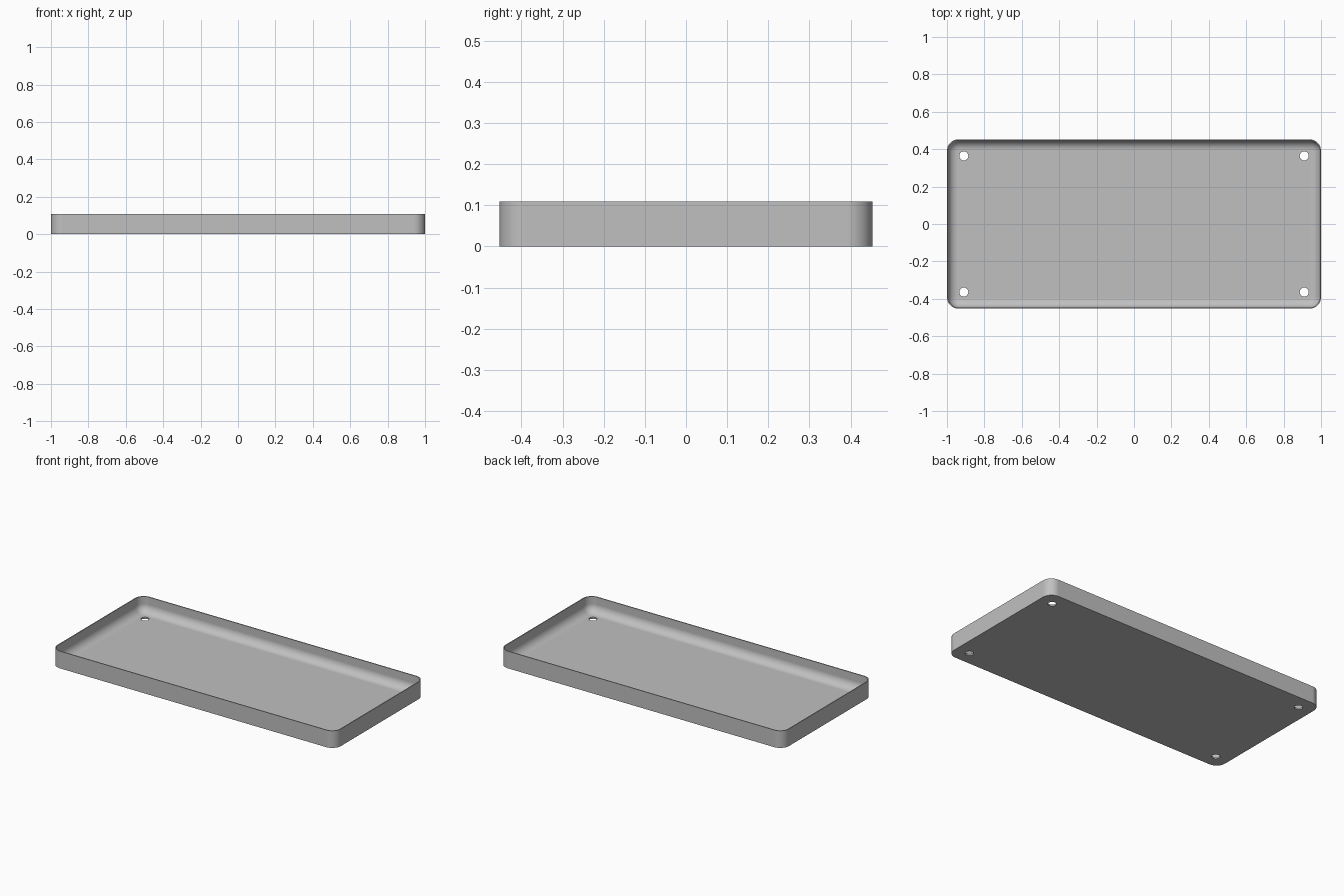
import bpy, bmesh, math

default = bpy.data.objects.get("Cube")
if default:
    bpy.data.objects.remove(default, do_unlink=True)

HALF_X, HALF_Y, HEIGHT = 1.0, 0.453, 0.109
CORNER, WALL, FLOOR, FILLET = 0.062, 0.006, 0.010, 0.052
HOLE_X, HOLE_Y, HOLE_R = 0.91, 0.364, 0.024
CORNER_STEPS, FILLET_STEPS = 12, 12

grey = bpy.data.materials.new("plain grey")
grey.use_nodes = True
colour = (0.53, 0.53, 0.53, 1)
grey.diffuse_color = colour
grey.node_tree.nodes["Principled BSDF"].inputs["Base Color"].default_value = colour


def rounded_ring(bm, inset, z):
    """Rounded rectangle of vertices, offset inwards from the outside."""
    verts = []
    for i, (sx, sy) in enumerate([(1, 1), (-1, 1), (-1, -1), (1, -1)]):
        for k in range(CORNER_STEPS + 1):
            a = math.pi / 2 * (i + k / CORNER_STEPS)
            r = CORNER - inset
            verts.append(bm.verts.new((sx * (HALF_X - CORNER) + r * math.cos(a),
                                       sy * (HALF_Y - CORNER) + r * math.sin(a), z)))
    return verts


# Tray shell: outer wall, thin rim, inner wall curving into the floor
profile = [(0, 0), (0, HEIGHT), (WALL, HEIGHT)]
for k in range(FILLET_STEPS + 1):
    a = math.pi / 2 * k / FILLET_STEPS
    profile.append((WALL + FILLET * (1 - math.cos(a)),
                    FLOOR + FILLET * (1 - math.sin(a))))

bm = bmesh.new()
rings = [rounded_ring(bm, inset, z) for inset, z in profile]
for lower, upper in zip(rings, rings[1:]):
    n = len(lower)
    for i in range(n):
        j = (i + 1) % n
        bm.faces.new((lower[i], lower[j], upper[j], upper[i]))
bm.faces.new(rings[0][::-1])
bm.faces.new(rings[-1])
bmesh.ops.recalc_face_normals(bm, faces=bm.faces)
mesh = bpy.data.meshes.new("tray")
bm.to_mesh(mesh)
bm.free()
mesh.materials.append(grey)
tray = bpy.data.objects.new("tray", mesh)
bpy.context.collection.objects.link(tray)

# Four screw holes through the floor
cutters = []
for sx in (-1, 1):
    for sy in (-1, 1):
        bpy.ops.mesh.primitive_cylinder_add(vertices=32, radius=HOLE_R, depth=0.1,
                                            location=(sx * HOLE_X, sy * HOLE_Y, 0))
        cutter = bpy.context.object
        cutter.name = "hole_cutter"
        cutter.hide_render = True
        cutter.data.materials.append(grey)
        cut = tray.modifiers.new("screw hole", 'BOOLEAN')
        cut.operation, cut.solver, cut.object = 'DIFFERENCE', 'EXACT', cutter
        cutters.append(cutter)

bpy.ops.object.select_all(action='DESELECT')
tray.select_set(True)
bpy.context.view_layer.objects.active = tray
for name in [m.name for m in tray.modifiers]:
    bpy.ops.object.modifier_apply(modifier=name)
for cutter in cutters:
    bpy.data.objects.remove(cutter, do_unlink=True)

# Smooth curves, crisp rim, flat floor
bpy.ops.object.shade_smooth_by_angle(angle=math.radians(35))
flat = tray.modifiers.new("flat panels", 'WEIGHTED_NORMAL')
flat.keep_sharp = True
